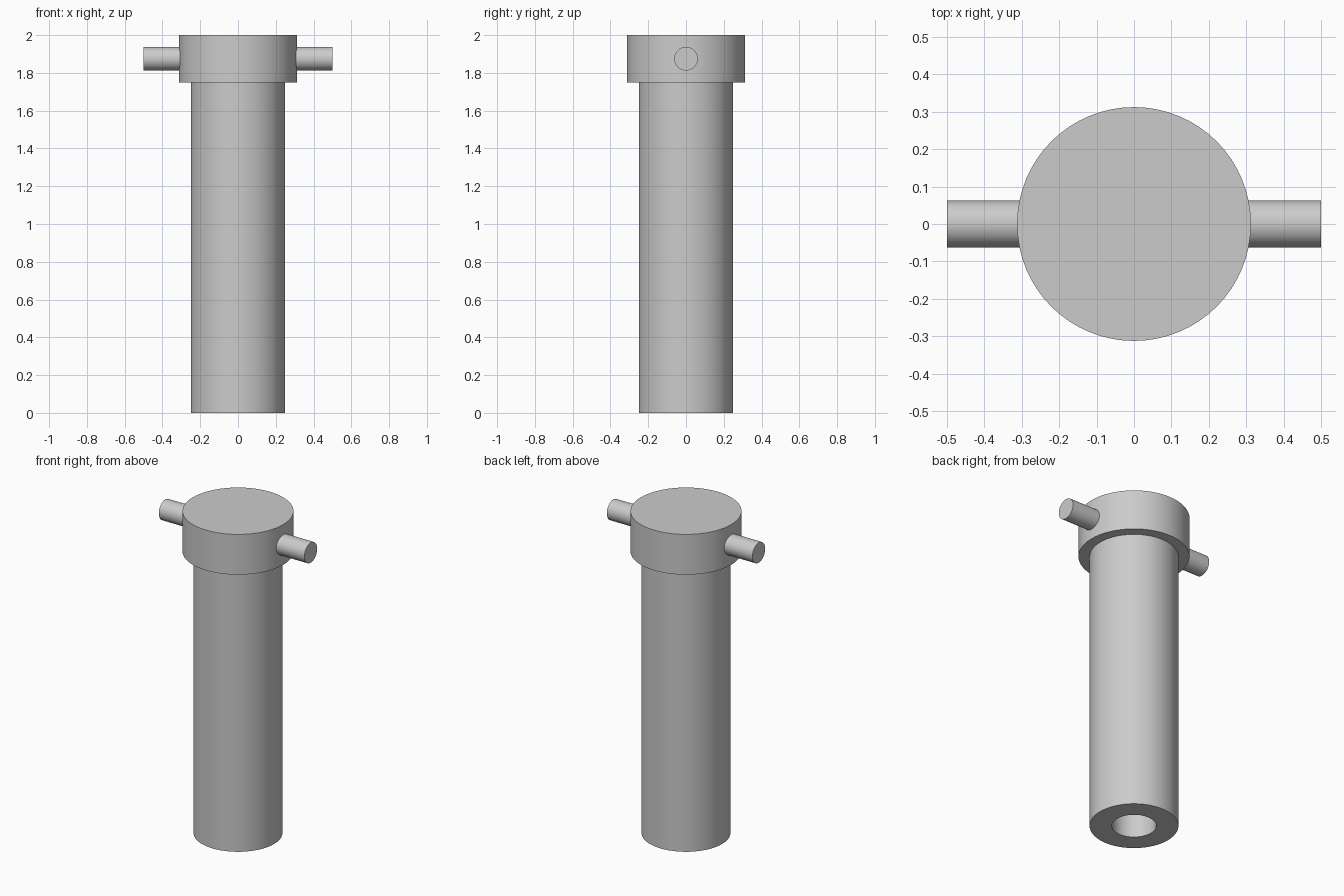
import bpy, bmesh, math
from mathutils import Matrix

cube = bpy.data.objects.get("Cube")
if cube:
    bpy.data.objects.remove(cube, do_unlink=True)

SEGMENTS = 64
GREY = (0.6, 0.6, 0.6, 1.0)

steel = bpy.data.materials.new("plain_grey")
steel.use_nodes = True
steel.diffuse_color = GREY
steel.node_tree.nodes["Principled BSDF"].inputs["Base Color"].default_value = GREY


def lathe(name, profile, matrix=Matrix()):
    """Spin a (radius, height) profile around z; ends on the axis close the solid."""
    bm = bmesh.new()
    points = [bm.verts.new((r, 0, z)) for r, z in profile]
    edges = [bm.edges.new(pair) for pair in zip(points, points[1:])]
    bmesh.ops.spin(bm, geom=points + edges, cent=(0, 0, 0), axis=(0, 0, 1),
                   angle=math.tau, steps=SEGMENTS, use_duplicate=False)
    bmesh.ops.remove_doubles(bm, verts=bm.verts, dist=0.0001)
    bmesh.ops.recalc_face_normals(bm, faces=bm.faces)
    bm.transform(matrix)
    mesh = bpy.data.meshes.new(name)
    bm.to_mesh(mesh)
    bm.free()
    mesh.materials.append(steel)
    obj = bpy.data.objects.new(name, mesh)
    bpy.context.collection.objects.link(obj)
    bpy.ops.object.select_all(action="DESELECT")
    obj.select_set(True)
    bpy.context.view_layer.objects.active = obj
    bpy.ops.object.shade_smooth_by_angle(angle=math.radians(30))
    return obj


# Shaft and wider head in one piece, with a blind bore from the bottom
head_bottom = 1.75
lathe("shaft_and_head", [
    (0, head_bottom), (0.125, head_bottom), (0.125, 0), (0.25, 0),
    (0.25, head_bottom), (0.3125, head_bottom), (0.3125, 2), (0, 2),
])

# Cross bar through the head
sideways = Matrix.Translation((0, 0, 1.875)) @ Matrix.Rotation(math.pi / 2, 4, "Y")
lathe("cross_bar", [(0, -0.5), (0.0625, -0.5), (0.0625, 0.5), (0, 0.5)], sideways)
